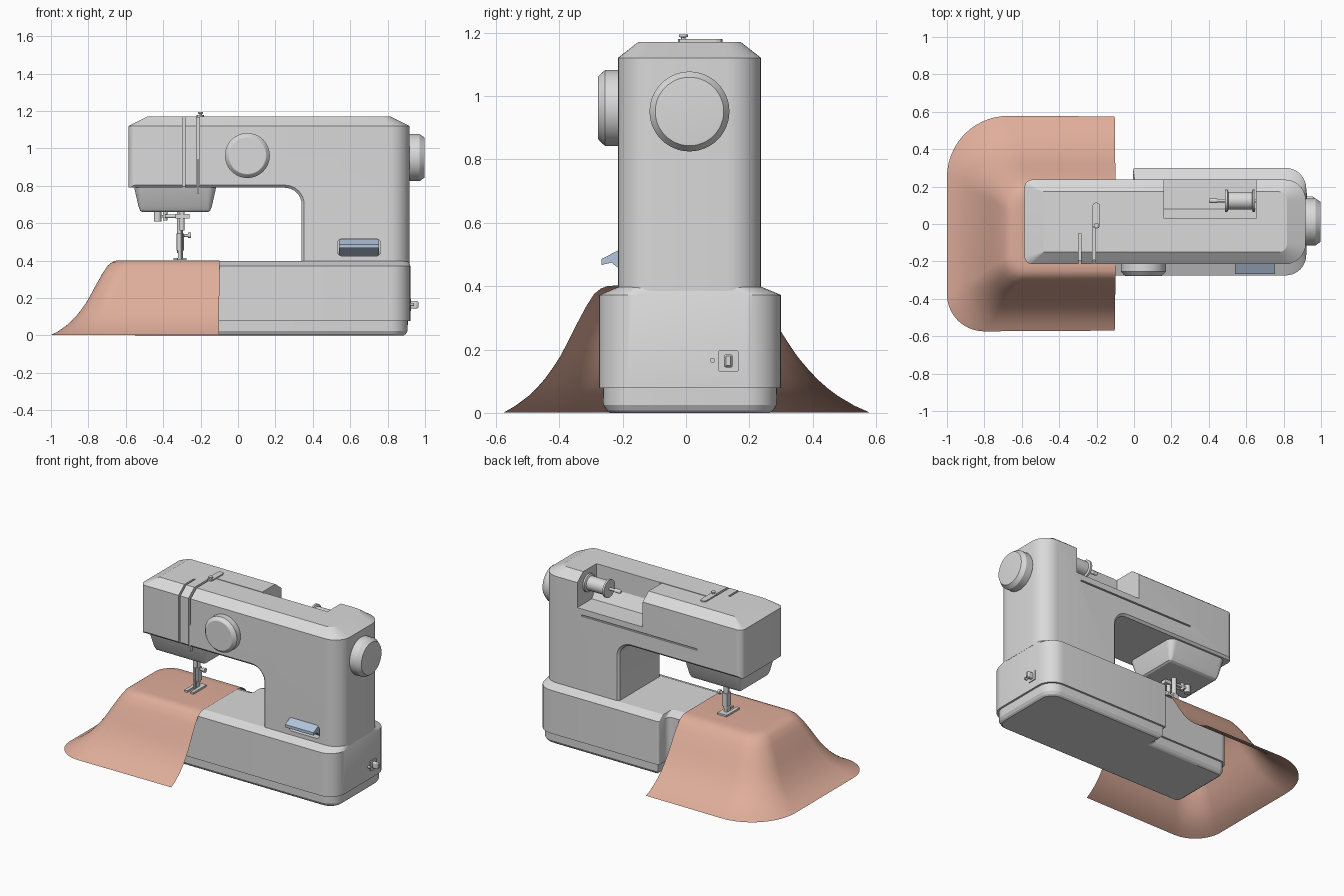
import bpy, bmesh, math
from mathutils import Vector

if "Cube" in bpy.data.objects:
    bpy.data.objects.remove(bpy.data.objects["Cube"])


def mat(name, r, g, b):
    m = bpy.data.materials.new(name)
    m.diffuse_color = (r, g, b, 1)
    m.use_nodes = True
    m.node_tree.nodes["Principled BSDF"].inputs["Base Color"].default_value = m.diffuse_color
    return m


GRAY = mat("light gray", .70, .70, .70)
BLUE = mat("pale blue", .45, .56, .71)
CLOTH = mat("salmon fabric", .74, .42, .325)


def finish(name, bm, material, angle=20):
    bmesh.ops.remove_doubles(bm, verts=bm.verts, dist=1e-5)
    bmesh.ops.recalc_face_normals(bm, faces=bm.faces)
    me = bpy.data.meshes.new(name)
    bm.to_mesh(me)
    bm.free()
    me.materials.append(material)
    ob = bpy.data.objects.new(name, me)
    bpy.context.collection.objects.link(ob)
    smooth(ob, angle)
    return ob


def smooth(ob, angle=20):
    bpy.ops.object.select_all(action='DESELECT')
    ob.select_set(True)
    bpy.context.view_layer.objects.active = ob
    bpy.ops.object.shade_smooth_by_angle(angle=math.radians(angle))


def outline(pts, dx=0, dy=0, seg=8):
    """Rounded axis-aligned polygon (x, y, radius), inset by dx, dy."""
    n, out = len(pts), []
    for i in range(n):
        p = Vector(pts[i][:2])
        e1 = (p - Vector(pts[i - 1][:2])).normalized()
        e2 = (Vector(pts[(i + 1) % n][:2]) - p).normalized()
        nx, ny = -e1.y - e2.y, e1.x + e2.x
        p = p + Vector((nx * dx, ny * dy))
        r = max(pts[i][2] - min(dx, dy), .001)
        c = p - e1 * r + e2 * r
        for k in range(seg + 1):
            t = math.pi / 2 * k / seg
            out.append(c - e2 * r * math.cos(t) + e1 * r * math.sin(t))
    return out


AXES = {'z': lambda a, b, l: (a, b, l), 'y': lambda a, b, l: (a, l, b),
        'x': lambda a, b, l: (l, a, b)}


def bridge(bm, rings, closed=True):
    for r0, r1 in zip(rings, rings[1:]):
        n = len(r0)
        for i in range(n if closed else n - 1):
            j = (i + 1) % n
            bm.faces.new((r0[i], r0[j], r1[j], r1[i]))


def solid(name, coords, material=GRAY):
    """Capped loft through rings of points."""
    bm = bmesh.new()
    rings = [[bm.verts.new(c) for c in ring] for ring in coords]
    bridge(bm, rings)
    bm.faces.new(rings[0][::-1])
    bm.faces.new(rings[-1])
    return finish(name, bm, material)


def stack(name, pts, levels, material=GRAY, axis='z', seg=8):
    """Loft of inset outlines; levels are (position, inset_x, inset_y)."""
    return solid(name, [[AXES[axis](p.x, p.y, l) for p in outline(pts, dx, dy, seg)]
                        for l, dx, dy in levels], material)


def rect(x0, x1, y0, y1, r=.004):
    return [(x0, y0, r), (x1, y0, r), (x1, y1, r), (x0, y1, r)]


def box(name, x0, x1, y0, y1, z0, z1, r=.002):
    return stack(name, rect(x0, x1, y0, y1, r), [(z0, 0, 0), (z1, 0, 0)], seg=2)


def cut_box(x0, x1, y0, y1, z0, z1):
    return solid("cutter", [[(x0, y0, z), (x1, y0, z), (x1, y1, z), (x0, y1, z)]
                            for z in (z0, z1)])


def lathe(name, profile, a, b, axis, material=GRAY, n=48):
    """Turned part: profile (position, radius) along an axis through a, b."""
    return solid(name, [[AXES[axis](a + r * math.cos(t * math.tau / n),
                                    b + r * math.sin(t * math.tau / n), l)
                         for t in range(n)] for l, r in profile], material)


def rod(name, a, b, l0, l1, r, axis='z'):
    return lathe(name, [(l0, r), (l1, r)], a, b, axis, n=20)


def area(me):
    return sum(p.area for p in me.polygons)


def cut(ob, cutters):
    for c in cutters:
        before = ob.data.copy()
        m = ob.modifiers.new("cut", 'BOOLEAN')
        m.operation, m.solver, m.object = 'DIFFERENCE', 'EXACT', c
        bpy.context.view_layer.update()
        smooth_target = bpy.context.evaluated_depsgraph_get()
        me = bpy.data.meshes.new_from_object(ob.evaluated_get(smooth_target))
        ob.modifiers.clear()
        ob.data = me if area(me) > .6 * area(before) else before
        bpy.data.objects.remove(c)
    smooth(ob)


# base with narrower free arm on the left
plan = [(-.585, -.275, .06), (.921, -.275, .11), (.921, .30, .11),
        (-.005, .30, .012), (-.005, .2, .04), (-.585, .2, .06)]
stack("base", plan, [(.078, 0, 0), (.372, 0, 0), (.397, .008, .06)])
stack("base_tray", plan, [(0, .035, .035), (.008, .024, .024), (.025, .014, .014),
                          (.079, .013, .013)])

# column and arm in one body, with throat, spool bay and slots cut out
body = stack("body", [(-.585, -.215, .04), (.918, -.215, .11), (.918, .237, .11),
                      (-.585, .237, .04)],
             [(.385, 0, 0), (1.12, 0, 0), (1.17, .1, .064)])
throat = stack("throat", [(-.8, .3, .01), (.34, .3, .01), (.34, .79, .09), (-.8, .79, .01)],
               [(-.3, -.015, -.015), (-.216, -.015, -.015), (-.202, 0, 0), (.224, 0, 0),
                (.238, -.015, -.015), (.3, -.015, -.015)], axis='y')
spool_bay = solid("spool_bay", [[(x, y, z) for y, z in (
    (.03, 1.25), (.03, 1.03), (.08, .95), (.3, .95), (.3, 1.25))] for x in (.16, .652)])
lever_pocket = stack("lever_pocket", rect(.532, .763, .425, .516, .025),
                     [(-.3, 0, 0), (-.17, 0, 0)], axis='y')
cut(body, [throat, spool_bay, lever_pocket,
           cut_box(-.297, -.284, -.3, -.05, .75, 1.3),
           cut_box(-.222, -.206, -.3, .03, .75, 1.3),
           cut_box(-.2, .18, .027, .033, 1.162, 1.3),
           cut_box(-.25, .62, .225, .3, .9, .91)])

# needle head under the arm
stack("needle_head", rect(-.557, -.115, -.195, .215, .05),
      [(.66, .045, .065), (.667, .034, .05), (.69, .025, .035), (.8, 0, 0)])
box("take_up_lever", -.22, -.208, -.214, -.19, .76, .94)

# handwheel and front dial
lathe("handwheel", [(.9, .112), (.922, .126), (.97, .126), (.996, .108), (.997, .098)],
      .011, .951, 'x')
lathe("front_dial", [(-.2, .12), (-.255, .12), (-.275, .102), (-.277, .098)], .05, .962, 'y')

# reverse lever paddle in its pocket
solid("reverse_lever", [[(x, y, z) for y, z in (
    (-.165, .513), (-.215, .512), (-.266, .486), (-.266, .467), (-.235, .474),
    (-.175, .428), (-.165, .428))] for x in (.541, .754)], BLUE)

# thread spool lying in its bay
lathe("thread_spool", [(.487, .06), (.5, .06), (.505, .047), (.63, .047), (.635, .06),
                       (.647, .06)], .125, 1.08, 'x')
lathe("spool_pin", [(.40, .008), (.41, .013), (.44, .013), (.45, .009), (.66, .009)],
      .125, 1.08, 'x', n=20)

# thread guide on the roof
box("thread_guide", -.222, -.182, -.025, .115, 1.165, 1.179, r=.018)
lathe("guide_stud", [(1.17, .007), (1.185, .007), (1.186, .014), (1.194, .014)],
      -.2, -.008, 'z', n=20)

# needle bar, presser bar and foot
rod("needle_bar", -.30, -.03, .56, .68, .014)
rod("needle", -.30, -.03, .41, .57, .005)
box("needle_clamp", -.335, -.26, -.05, -.01, .625, .65)
rod("clamp_screw", -.03, .637, -.39, -.33, .01, 'x')
rod("presser_bar", -.31, .01, .44, .68, .016)
box("presser_holder", -.328, -.29, -.015, .03, .455, .545)
rod("holder_screw", .01, .535, -.295, -.265, .008, 'x')
rod("holder_screw_head", .01, .535, -.268, -.252, .015, 'x')
box("foot_ankle", -.322, -.298, -.02, .02, .41, .46)
box("foot_sole_rear", -.345, -.275, -.02, .055, .403, .415)
for x in (-.345, -.298):
    box("foot_toe", x, x + .023, -.085, -.015, .403, .415)

# needle threader beside the bars
box("threader_arm", -.45, -.34, -.015, .0, .63, .645)
rod("threader_hook", -.43, -.008, .61, .665, .02)
rod("threader_post", -.39, -.008, .615, .68, .012)

# power socket and plug on the right end
stack("socket_frame", rect(.102, .166, .13, .197, .006),
      [(.915, 0, 0), (.926, 0, 0)], axis='x')
stack("power_plug", rect(.12, .147, .143, .185, .008),
      [(.92, 0, 0), (.955, 0, 0), (.965, .006, .006)], axis='x')
rod("socket_pin", .084, .166, .915, .94, .008, 'x')

# draped cloth: loft from a flat top to a spread hem, open on the right
core = outline([(-.095, .125, .003), (-.62, .125, .08), (-.62, -.22, .08),
                (-.095, -.22, .003)], seg=14)
hem = outline([(-.1, .575, .003), (-1, .58, .33), (-1, -.575, .2), (-.1, -.57, .003)], seg=14)
drape = [(0, .402), (.08, .400), (.14, .392), (.2, .374), (.27, .335), (.36, .275),
         (.43, .225), (.5, .178), (.57, .14), (.64, .106), (.71, .078), (.78, .054),
         (.9, .022), (1, .002)]
bm = bmesh.new()
rings = [[bm.verts.new((*a.lerp(b, f), z)) for a, b in zip(core, hem)][14:-14]
         for f, z in drape]
bridge(bm, rings, closed=False)
bm.faces.new(rings[0])
cloth = finish("cloth", bm, CLOTH, 40)
if sum(p.normal.z * p.area for p in cloth.data.polygons) < 0:
    cloth.data.flip_normals()
